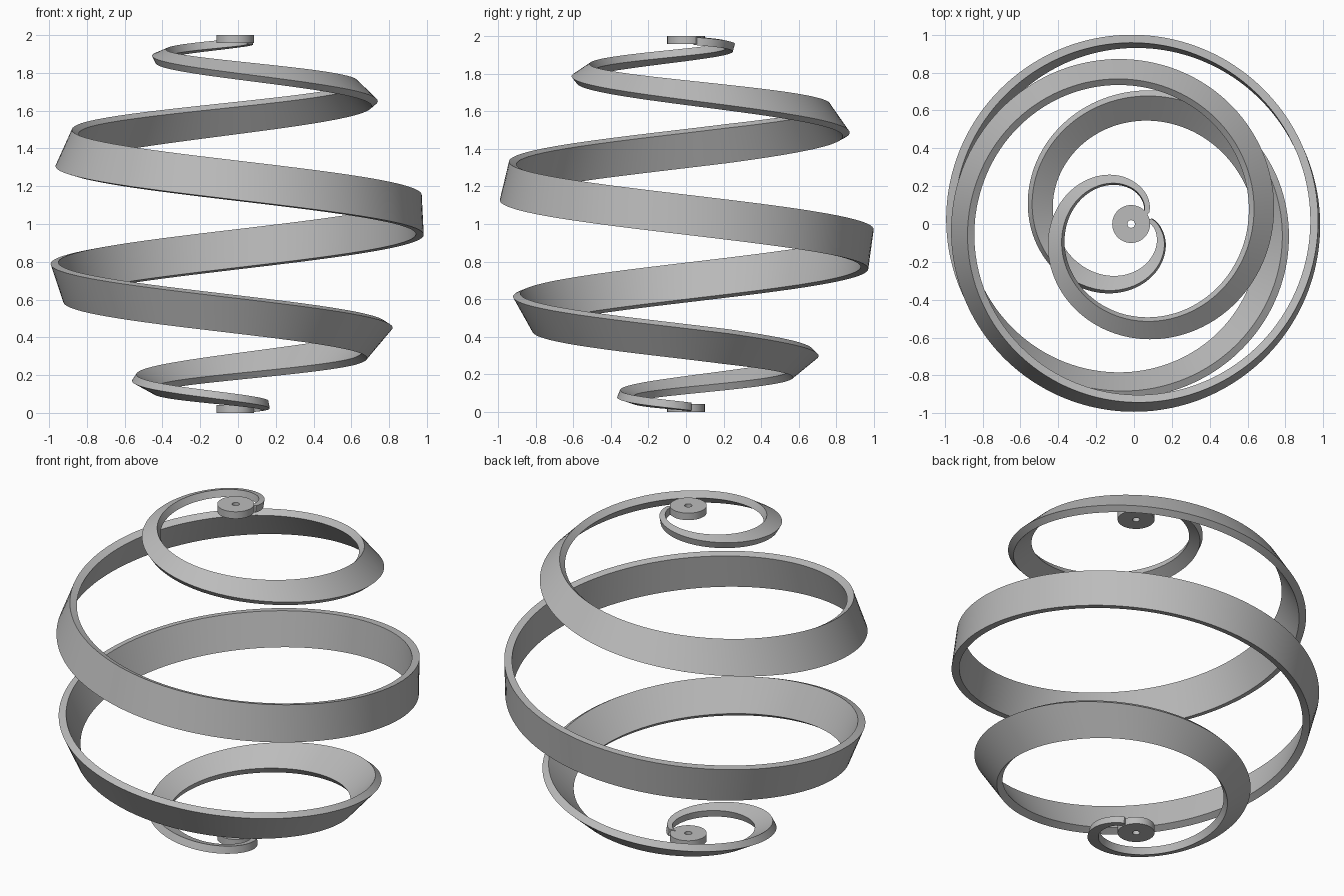
import bpy, bmesh, math

cube = bpy.data.objects.get("Cube")
if cube:
    bpy.data.objects.remove(cube, do_unlink=True)

AXIS_X, RADIUS, THICK = -0.015, 1.0, 0.042
STEPS = 720

grey = bpy.data.materials.new("mid grey")
grey.use_nodes = True
colour = (0.5, 0.5, 0.5, 1)
grey.diffuse_color = colour
grey.node_tree.nodes["Principled BSDF"].inputs["Base Color"].default_value = colour


def finish(bm, name):
    bmesh.ops.recalc_face_normals(bm, faces=bm.faces)
    mesh = bpy.data.meshes.new(name)
    bm.to_mesh(mesh)
    bm.free()
    mesh.materials.append(grey)
    obj = bpy.data.objects.new(name, mesh)
    bpy.context.collection.objects.link(obj)
    bpy.ops.object.select_all(action="DESELECT")
    obj.select_set(True)
    bpy.context.view_layer.objects.active = obj
    bpy.ops.object.shade_smooth_by_angle(angle=math.radians(35))
    return obj


def on_sphere(radius, polar, turn):
    p, t = math.radians(polar), math.radians(turn)
    return (AXIS_X + radius * math.sin(p) * math.cos(t),
            radius * math.sin(p) * math.sin(t),
            1 + radius * math.cos(p))


# Spiral ribbon: a flat four-cornered section winding from pole to pole
def spiral_ribbon(first_turn, last_turn):
    bm = bmesh.new()
    rings = []
    for i in range(STEPS + 1):
        turn = first_turn + (last_turn - first_turn) * i / STEPS
        polar = 1.55 + 21.4 * turn / 180
        half = max(1.1, 6.15 * min(1, polar / 64, (180 - polar) / 48))
        inner = RADIUS - THICK
        corners = ((RADIUS, polar - half), (RADIUS, polar + half),
                   (inner, polar + half), (inner, polar - half))
        rings.append([bm.verts.new(on_sphere(r, p, turn)) for r, p in corners])
    for a, b in zip(rings, rings[1:]):
        for k in range(4):
            n = (k + 1) % 4
            bm.faces.new((a[k], a[n], b[n], b[k]))
    bm.faces.new(rings[0])
    bm.faces.new(rings[-1])
    return finish(bm, "spiral_ribbon")


# Pole disc: a flat washer with a small centre hole
def pole_disc(name, bottom, sides=64):
    bm = bmesh.new()
    profile = ((0.02, bottom), (0.1, bottom), (0.1, bottom + 0.042), (0.02, bottom + 0.042))
    rings = []
    for i in range(sides):
        a = math.tau * i / sides
        rings.append([bm.verts.new((AXIS_X + r * math.cos(a), r * math.sin(a), z))
                      for r, z in profile])
    for i in range(sides):
        a, b = rings[i], rings[(i + 1) % sides]
        for k in range(4):
            n = (k + 1) % 4
            bm.faces.new((a[k], a[n], b[n], b[k]))
    return finish(bm, name)


spiral_ribbon(32, 1455)
pole_disc("top_disc", 1.958)
pole_disc("bottom_disc", 0.0)
